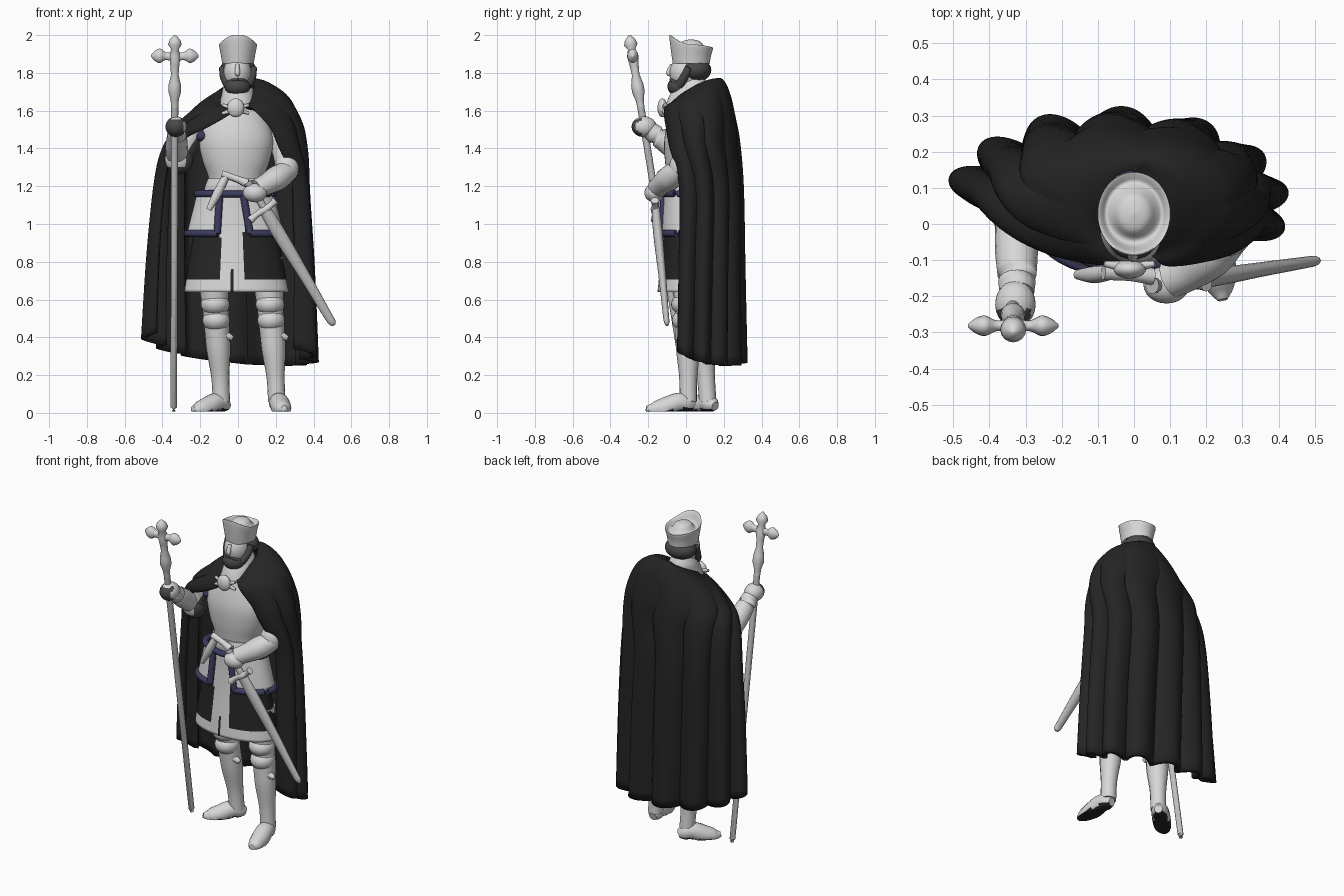
import bpy, bmesh, math
from mathutils import Vector

if "Cube" in bpy.data.objects:
    bpy.data.objects.remove(bpy.data.objects["Cube"])


def material(name, r, g, b):
    m = bpy.data.materials.new(name)
    m.diffuse_color = (r, g, b, 1)
    m.use_nodes = True
    m.node_tree.nodes["Principled BSDF"].inputs["Base Color"].default_value = m.diffuse_color
    return m


STEEL = material("pale_steel", .68, .68, .68)
ROD = material("grey_metal", .52, .52, .52)
BLACK = material("black_cloth", .018, .018, .018)
HAIR = material("dark_grey", .065, .065, .068)
NAVY = material("navy_trim", .045, .045, .115)


def finish(name, bm, mats, rule=None, angle=50):
    bmesh.ops.remove_doubles(bm, verts=bm.verts, dist=1e-5)
    bmesh.ops.recalc_face_normals(bm, faces=bm.faces)
    if rule:
        for f in bm.faces:
            f.material_index = int(rule(f.calc_center_median(), f.normal))
    me = bpy.data.meshes.new(name)
    bm.to_mesh(me)
    bm.free()
    ob = bpy.data.objects.new(name, me)
    bpy.context.collection.objects.link(ob)
    for m in mats:
        me.materials.append(m)
    bpy.context.view_layer.objects.active = ob
    ob.select_set(True)
    bpy.ops.object.shade_smooth_by_angle(angle=math.radians(angle))
    ob.select_set(False)
    return ob


def grid(name, nu, nv, f, mats, closed=True, caps=False, rule=None, thick=0):
    """Surface from f(u, v); u runs around, v runs along."""
    bm = bmesh.new()
    cols = nu if closed else nu + 1
    rows = [[bm.verts.new(f(i / nu, j / nv)) for i in range(cols)] for j in range(nv + 1)]
    for a, b in zip(rows, rows[1:]):
        for i in range(nu):
            k = (i + 1) % cols
            bm.faces.new((a[i], a[k], b[k], b[i]))
    if caps:
        bm.faces.new(rows[0])
        bm.faces.new(rows[-1])
    ob = finish(name, bm, mats, rule)
    if thick:
        s = ob.modifiers.new("thickness", 'SOLIDIFY')
        s.thickness, s.offset = thick, 0
    return ob


def spline(rows, t):
    """Smooth interpolation through rows of numbers, t from 0 to 1."""
    n = len(rows) - 1
    i = min(int(t * n), n - 1)
    s = t * n - i
    p = [rows[max(0, min(n, i + k))] for k in (-1, 0, 1, 2)]
    return [b + .5 * s * (c - a + s * (2*a - 5*b + 4*c - d + s * (3*(b - c) + d - a)))
            for a, b, c, d in zip(*p)]


def tube(name, pts, mats, sides=16, sub=5, flat=1, rule=None, straight=False):
    """Round limb through points (x, y, z, radius)."""
    def f(u, v):
        if straight:
            n = len(pts) - 1
            i = min(int(v * n + 1e-6), n - 1)
            s = v * n - i
            x, y, z, r = [a + (b - a) * s for a, b in zip(pts[i], pts[i + 1])]
        else:
            x, y, z, r = spline(pts, v)
        a, b = (Vector(spline(pts, min(1, max(0, v + d)))[:3]) for d in (-.02, .02))
        t = (b - a).normalized()
        side = t.cross(Vector((0, 1, 0)) if abs(t.y) < .8 else Vector((1, 0, 0))).normalized()
        up = t.cross(side)
        w = 2 * math.pi * u
        p = Vector((x, y, z)) + r * (math.cos(w) * side + flat * math.sin(w) * up)
        p.z = max(p.z, .008)
        return p
    nv = (len(pts) - 1) * (1 if straight else sub)
    return grid(name, sides, nv, f, mats, caps=True, rule=rule)


def ball(name, loc, size, mats, rule=None):
    bm = bmesh.new()
    bmesh.ops.create_uvsphere(bm, u_segments=24, v_segments=16, radius=1)
    for v in bm.verts:
        v.co = Vector(a * s + c for a, s, c in zip(v.co, size, loc))
    return finish(name, bm, mats, rule)


def rings(name, rows, mats, nu=40, sub=5, **kw):
    """Upright body through ellipses (z, cx, cy, rx, ry)."""
    def f(u, v):
        z, cx, cy, rx, ry = spline(rows, v)
        w = 2 * math.pi * u
        return cx + rx * math.sin(w), cy - ry * math.cos(w), z
    return grid(name, nu, (len(rows) - 1) * sub, f, mats, **kw)


# cape: rows of z, cx, cy, rx, ry, left and right wrap angle, fold depth, front drop
CAPE = [(1.745, 0, .045, .085, .105, 176, 176, 0, .10),
        (1.755, .025, .055, .135, .13, 174, 174, 0, .13),
        (1.68, .035, .058, .225, .165, 168, 168, .003, .075),
        (1.55, .01, .062, .31, .188, 146, 150, .008, .03),
        (1.42, -.015, .062, .355, .20, 116, 138, .015, 0),
        (1.20, -.03, .062, .38, .21, 98, 117, .024, 0),
        (.78, -.04, .058, .41, .215, 90, 116, .032, 0),
        (.29, -.05, .052, .43, .222, 84, 116, .044, 0)]


def cape(u, v):
    z, cx, cy, rx, ry, al, ar, fold, drop = spline(CAPE, v)
    w = math.radians(-al + (al + ar) * u)
    lobe = abs(math.sin(math.pi * 8 * (u + .018 * math.sin(2 * math.pi * u)))) ** .8
    k = fold * (1.9 * lobe - 1.05)
    hem = max(0, v - .6) / .4
    z += hem * (.18 * (1 - u) ** 3.5 + .10 * u ** 7 - .05)
    z -= drop * (((1 - math.cos(w)) / 2) ** 1.7 + .4 * max(0, -math.sin(w)))
    return cx + (rx + k) * math.sin(w), cy + (ry + k) * math.cos(w), z


grid("cape", 192, 42, cape, [BLACK], closed=False, thick=.03)

# breastplate, collar and belt
rings("breastplate", [(1.17, -.01, .01, .14, .10), (1.25, -.01, .01, .148, .11),
      (1.34, -.01, .01, .18, .122), (1.44, -.01, .01, .197, .125),
      (1.53, -.01, .01, .175, .108), (1.62, 0, .02, .12, .09),
      (1.69, 0, .02, .07, .07)], [STEEL], caps=True)
ball("armpit_lining", (-.19, -.01, 1.465), (.035, .05, .03), [NAVY])
rings("mail_collar", [(1.62, 0, 0, .10, .11), (1.68, 0, .012, .088, .10),
      (1.725, 0, .03, .078, .09), (1.77, 0, .035, .055, .065)], [STEEL])
rings("belt", [(1.17, -.01, .005, .17, .118), (1.2, -.01, .005, .165, .122),
      (1.24, -.01, .005, .15, .115)], [STEEL], caps=True)

# cape clasp with small points
ball("clasp", (-.012, -.125, 1.615), (.045, .026, .05), [STEEL])
for s in (-1, 1):
    for dz in (-.025, .02):
        tube("clasp_point", [(-.012, -.12, 1.61, .018), (-.012 + s * .07, -.11, 1.61 + dz, .008)],
             [STEEL], sides=8, straight=True)

# head, hair and beard
ball("face", (-.003, -.002, 1.80), (.074, .085, .095), [STEEL])
tube("nose", [(-.003, -.075, 1.845, .01), (-.003, -.092, 1.80, .014), (-.003, -.08, 1.787, .008)],
     [STEEL], sides=10)
ball("hair", (0, .052, 1.815), (.098, .082, .062), [HAIR])
ball("beard", (-.003, -.04, 1.728), (.068, .058, .052), [HAIR])
for s in (-1, 1):
    tube("sideburn", [(s * .082, .015, 1.83, .018), (s * .074, -.008, 1.78, .022),
                      (s * .05, -.035, 1.735, .026)], [HAIR], sides=12)
    tube("moustache", [(0, -.082, 1.766, .006), (s * .028, -.074, 1.760, .009),
                       (s * .05, -.052, 1.745, .010)], [HAIR], sides=10)

# hat: flared band with a front peak and a domed crown
HAT = [(1.85, .084, .098, 0), (1.89, .09, .104, 0), (1.938, .101, .116, 1), (1.936, .092, .105, 1),
       (1.925, .078, .088, .4), (1.94, .063, .07, 0), (1.968, .04, .045, 0), (1.978, .002, .002, 0)]


def hat(u, v):
    z, rx, ry, peak = spline(HAT, v)
    w = 2 * math.pi * u
    front = max(0, math.cos(w))
    return rx * math.sin(w), .028 - ry * math.cos(w), z + peak * (.055 * front ** 2 + .01 * abs(math.sin(w)) - .008 * max(0, -math.cos(w)))


grid("hat", 48, 28, hat, [STEEL], caps=True)


# lower skirt: black with a pale front strip and hem
def skirt_rule(c, n):
    if c.y < 0 and abs(c.x + .035) < .009 and c.z < .77:
        return 0
    return c.z < .71 or (c.y < 0 and -.09 < c.x < .03)


rings("lower_skirt", [(1.18, -.012, .005, .15, .11), (1.04, -.012, .005, .20, .112),
      (.90, -.012, .003, .225, .12), (.76, -.010, 0, .25, .132), (.64, -.008, 0, .27, .145)],
      [BLACK, STEEL], nu=112, rule=skirt_rule, thick=.012)


# upper skirt panel, open at the front, with raised navy edging
def panel(u, v, out=0.0):
    a0, a1 = 12 + 6 * v, 336 + 2 * v
    w = math.radians(a0 + (a1 - a0) * u)
    rx, ry = .198 + .052 * v + out, .119 + .016 * v + out
    return -.014 + rx * math.sin(w), .005 - ry * math.cos(w), 1.16 - .21 * v


grid("upper_skirt", 72, 8, panel, [STEEL], closed=False, thick=.012)
EDGES = {"hem": [(i / 40, 1) for i in range(41)], "top": [(i / 40, 0) for i in range(41)],
         "left": [(1, i / 8) for i in range(9)], "right": [(0, i / 8) for i in range(9)]}
for key, uv in EDGES.items():
    tube("navy_edge_" + key, [(*panel(u, v, .005), .019) for u, v in uv], [NAVY],
         sides=10, sub=1, straight=True)
tube("navy_edge_front", [(*panel(1, 0, .006), .018), (-.03, -.124, 1.158, .018), (*panel(0, 0, .006), .018)],
     [NAVY], sides=10)

# legs, knee plates and shoes
LEGS = [("right", -.125, .05, -.088, .115, (-.06, .15), (-.24, -.01)),
        ("left", .165, .01, .205, .012, (.205, .035), (.245, -.21))]
for side, kx, ky, ax, ay, heel, toe in LEGS:
    at = lambda t: (kx + (ax - kx) * t, ky + (ay - ky) * t)
    tube(side + "_leg", [(*at(-.3), .82, .085), (*at(0), .64, .076), (*at(.15), .56, .07),
         (*at(.4), .43, .066), (*at(.6), .33, .063), (*at(.85), .19, .048), (*at(1), .06, .046)], [STEEL])
    for z, r in ((.575, .077), (.49, .073)):
        x, y = at((.64 - z) / .58)
        ball(side + "_knee_plate", (x, y - .012, z), (r, r, .06), [STEEL])
    x, y = at(.42)
    tube(side + "_knee_wing", [(x, y - .01, .42, .045), (x + .055, y - .02, .405, .022),
         (x + .082, y - .02, .395, .012)], [STEEL], sides=10)
    step = lambda t: (heel[0] + (toe[0] - heel[0]) * t, heel[1] + (toe[1] - heel[1]) * t)
    tube(side + "_shoe", [(*step(-.03), .035, .024), (*step(.1), .045, .044), (*step(.3), .055, .052),
         (*step(.6), .028, .053), (*step(.85), .018, .04), (*step(1), .025, .014)], [STEEL, BLACK],
         rule=lambda c, n: n.z < -.6)


# arm holding the staff, dark inside the elbow
def inner_side(c, n):
    return (n.x > .35 and n.y < .2) or (n.y < 0 and n.z < -.55)


tube("staff_arm_upper", [(-.20, .03, 1.53, .075), (-.27, .035, 1.43, .07), (-.315, .02, 1.34, .068)],
     [STEEL, HAIR], rule=inner_side)
ball("staff_elbow_plate", (-.312, .005, 1.345), (.075, .065, .08), [STEEL, HAIR], rule=inner_side)
tube("staff_forearm", [(-.322, .03, 1.345, .06), (-.325, -.06, 1.40, .06), (-.324, -.13, 1.45, .055),
     (-.324, -.19, 1.495, .048)], [STEEL])
ball("staff_hand", (-.328, -.222, 1.515), (.056, .066, .055), [STEEL, HAIR],
     rule=lambda c, n: n.y < -.2 and n.z < .8 and n.x < .75)

# arm resting on the sword
tube("sword_arm_upper", [(.19, .05, 1.50, .06), (.235, .03, 1.41, .062), (.26, -.015, 1.31, .062)], [STEEL])
ball("sword_elbow_plate", (.258, -.03, 1.30), (.066, .06, .074), [STEEL])
tube("sword_forearm", [(.275, -.02, 1.29, .055), (.21, -.085, 1.245, .066), (.15, -.13, 1.21, .056),
     (.10, -.155, 1.185, .052)], [STEEL])
ball("sword_hand", (.09, -.168, 1.165), (.064, .052, .05), [STEEL])

# sword with guard and scabbard
tube("sword_grip", [(.05, -.17, 1.22, .024), (.065, -.17, 1.20, .018), (.145, -.16, 1.075, .02)], [ROD],
     sides=10, straight=True)
tube("sword_guard", [(.065, -.165, 1.02, .022), (.10, -.165, 1.05, .016), (.145, -.165, 1.078, .022),
     (.175, -.165, 1.10, .016), (.20, -.165, 1.125, .022)], [STEEL], sides=12)
tube("scabbard", [(.14, -.16, 1.08, .032), (.22, -.148, .945, .036), (.35, -.126, .73, .029),
     (.47, -.107, .525, .023), (.498, -.102, .48, .02), (.508, -.10, .463, .008)], [ROD], flat=.7)

# dagger at the belt
tube("dagger", [(-.155, -.14, 1.075, .014), (-.11, -.14, 1.16, .024), (-.065, -.135, 1.25, .02)], [STEEL], sides=12)
tube("dagger_guard", [(-.085, -.135, 1.265, .02), (-.01, -.14, 1.24, .018), (.05, -.145, 1.215, .024)], [STEEL], sides=12)


# staff with a cross head
def on_staff(z, r):
    return (-.34 + .003 * z, .02 - .16 * z, z, r)


tube("staff", [on_staff(z, r) for z, r in ((.01, .012), (.03, .017), (.9, .018), (1.62, .019), (1.66, .022),
     (1.70, .034), (1.74, .032), (1.79, .02), (1.84, .024), (1.89, .03), (1.925, .02), (1.95, .036),
     (1.975, .028), (2.0, .005))], [ROD, STEEL], straight=True, rule=lambda c, n: c.z > 1.62)
for s in (-1, 1):
    x, y = on_staff(1.885, 0)[:2]
    tube("cross_arm", [(x, y, 1.885, .028), (x + s * .045, y, 1.888, .02), (x + s * .078, y, 1.89, .038),
         (x + s * .105, y, 1.89, .027), (x + s * .125, y, 1.89, .006)], [STEEL], flat=.75)
